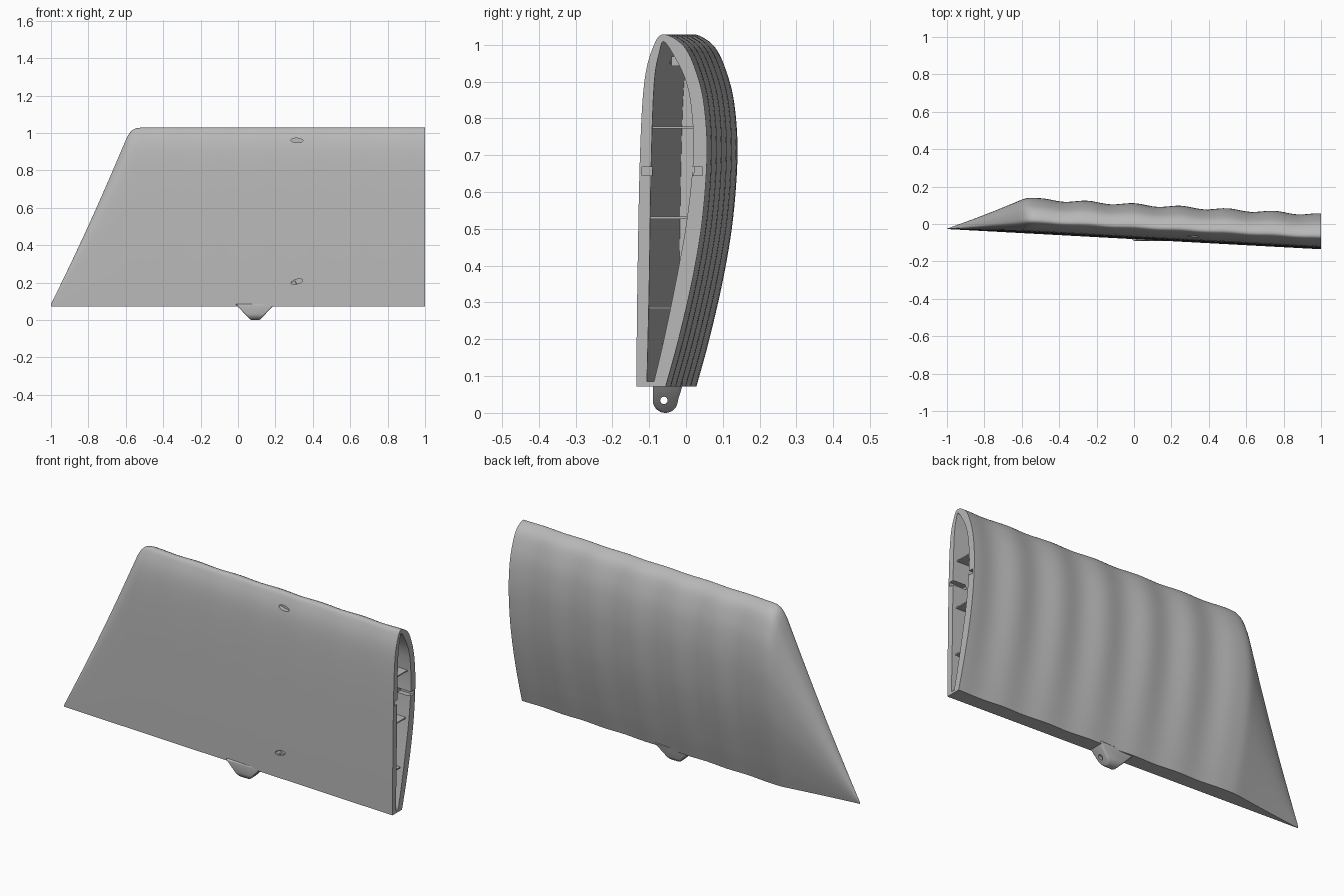
import bpy, bmesh, math
from mathutils import Vector

cube = bpy.data.objects.get("Cube")
if cube:
    bpy.data.objects.remove(cube, do_unlink=True)

grey = bpy.data.materials.new("plain grey")
grey.use_nodes = True
grey.diffuse_color = (0.48, 0.48, 0.48, 1)
grey.node_tree.nodes["Principled BSDF"].inputs["Base Color"].default_value = (0.48, 0.48, 0.48, 1)

TAIL_Y, TAIL_Z = -0.135, 0.072


def sweep(x):
    """Sideways drift of the section along the span."""
    return 0.054 * (1 - x)


def finish(name, bm):
    bmesh.ops.recalc_face_normals(bm, faces=bm.faces)
    mesh = bpy.data.meshes.new(name)
    bm.to_mesh(mesh)
    bm.free()
    mesh.materials.append(grey)
    obj = bpy.data.objects.new(name, mesh)
    bpy.context.collection.objects.link(obj)
    return obj


def activate(obj):
    bpy.ops.object.select_all(action='DESELECT')
    obj.select_set(True)
    bpy.context.view_layer.objects.active = obj


def smooth(obj, angle=35):
    activate(obj)
    bpy.ops.object.shade_smooth_by_angle(angle=math.radians(angle))


def cut(obj, cutter):
    mod = obj.modifiers.new("cut", 'BOOLEAN')
    mod.operation, mod.solver, mod.object = 'DIFFERENCE', 'EXACT', cutter
    activate(obj)
    bpy.ops.object.modifier_apply(modifier=mod.name)
    bpy.data.objects.remove(cutter, do_unlink=True)


def spline(points, steps=6):
    """Smooth open curve through the points."""
    p = [Vector(q) for q in points]
    p = [2 * p[0] - p[1]] + p + [2 * p[-1] - p[-2]]
    out = []
    for a, b, c, d in zip(p, p[1:], p[2:], p[3:]):
        for i in range(steps):
            t = i / steps
            out.append(0.5 * (2 * b + (c - a) * t + (2 * a - 5 * b + 4 * c - d) * t * t
                              + (3 * b - a - 3 * c + d) * t ** 3))
    return out + [p[-2]]


def loft(bm, rings):
    rows = [[bm.verts.new(co) for co in ring] for ring in rings]
    for a, b in zip(rows, rows[1:]):
        for i in range(len(a)):
            j = (i + 1) % len(a)
            bm.faces.new((a[i], a[j], b[j], b[i]))
    return rows


def cylinder(name, center, scale, rotation):
    bpy.ops.mesh.primitive_cylinder_add(vertices=32, radius=1, depth=2, location=center, rotation=rotation)
    obj = bpy.context.object
    obj.name, obj.scale = name, scale
    obj.data.materials.append(grey)
    return obj


def box(name, center, size):
    bpy.ops.mesh.primitive_cube_add(size=1, location=center)
    obj = bpy.context.object
    obj.name, obj.scale = name, size
    obj.data.materials.append(grey)
    return obj


# Section profiles (y, z), from the blunt tail over the nose and back
outer = spline([(-0.055, 0.072), (-0.02, 0.2), (0.019, 0.37), (0.045, 0.53), (0.057, 0.7),
                (0.05, 0.83), (0.03, 0.92), (-0.005, 0.995), (-0.06, 1.028), (-0.088, 0.997),
                (-0.113, 0.9), (-0.125, 0.7), (-0.132, 0.35), (-0.135, 0.072)])
inner = spline([(-0.087, 0.085), (-0.06, 0.2), (-0.025, 0.37), (0.003, 0.53), (0.02, 0.7),
                (0.015, 0.82), (0.0, 0.9), (-0.03, 0.965), (-0.06, 1.008), (-0.072, 0.98),
                (-0.086, 0.9), (-0.094, 0.7), (-0.1, 0.35), (-0.106, 0.085)])

# Hollow wing shell: scalloped back, tapered raked tip, open root
tip = [(-0.52, 1), (-0.545, 0.997), (-0.565, 0.987), (-0.58, 0.97), (-0.595, 0.943)]
stations = [(1 - i * 0.025, 1) for i in range(61)] + tip
for i in range(1, 21):
    t = i / 20
    stations.append((-0.595 - 0.405 * t, 0.943 - 0.931 * t - 0.02 * math.sin(math.pi * t)))


def wing_ring(x, s):
    dent = 0.065 * math.sin(math.pi * x / 0.25) ** 2 if x > -0.5 else 0
    return [(x, TAIL_Y + sweep(x) + (p.x - TAIL_Y) * s * (1 - dent), TAIL_Z + (p.y - TAIL_Z) * s)
            for p in outer]


bm = bmesh.new()
cavity = [[(x, p.x + sweep(x), p.y) for p in inner] for x in (-0.5, 0, 0.5, 1)]
rows = loft(bm, cavity + [wing_ring(x, s) for x, s in stations])
bm.faces.new(rows[0])
bm.faces.new(rows[-1])
wing = finish("wing_shell", bm)

# Oval recesses in the front skin and joint slots in the root rim
for z, y, tilt in ((0.96, -0.062, 0.06), (0.205, -0.097, -0.25)):
    cut(wing, cylinder("recess_cutter", (0.315, y, z), (0.032, 0.012, 0.02), (math.pi / 2, tilt, 0)))
for y in (-0.105, 0.031):
    cut(wing, box("slot_cutter", (0.98, y, 0.656), (0.12, 0.028, 0.023)))
smooth(wing)

# Internal spars
for i, (z, front, back) in enumerate(((0.285, -0.112, -0.033), (0.53, -0.107, 0.012), (0.775, -0.103, 0.027))):
    bm = bmesh.new()
    ends = loft(bm, [[(x, y + sweep(x), z + h) for y, h in
                      ((front, -0.003), (back, -0.003), (back, 0.003), (front, 0.003))]
                     for x in (0.98, -0.5)])
    for end in ends:
        bm.faces.new(end)
    finish(f"spar_{i + 1}", bm)

# Internal cord guide and upper block
bm = bmesh.new()
start, stop = Vector((0.31, -0.078, 0.2)), Vector((0.12, -0.055, 0.09))
axis = stop - start
bmesh.ops.create_cone(bm, cap_ends=True, segments=16, radius1=0.011, radius2=0.011, depth=axis.length)
turn = Vector((0, 0, 1)).rotation_difference(axis).to_matrix().to_4x4()
bmesh.ops.transform(bm, matrix=turn, verts=bm.verts)
bmesh.ops.translate(bm, vec=(start + stop) / 2, verts=bm.verts)
smooth(finish("cord_guide", bm))
box("upper_block", (0.31, -0.015, 0.955), (0.09, 0.05, 0.025))

# Lug under the tail edge: rounded profile, flared towards the wing
profile = [(-0.09, 0.085)]
for i in range(17):
    a = math.pi * (1 + i / 16)
    profile.append((-0.056 + 0.034 * math.cos(a), 0.034 + 0.034 * math.sin(a)))
profile.append((-0.006, 0.085))
bm = bmesh.new()
ends = loft(bm, [[(0.092 + side * (0.025 + 0.95 * z), y, z) for y, z in profile] for side in (-1, 1)])
for end in ends:
    bm.faces.new(end)
lug = finish("tail_lug", bm)
bevel = lug.modifiers.new("soft edges", 'BEVEL')
bevel.width, bevel.segments, bevel.limit_method = 0.008, 3, 'ANGLE'
activate(lug)
bpy.ops.object.modifier_apply(modifier=bevel.name)
cut(lug, cylinder("lug_hole_cutter", (0.092, -0.06, 0.034), (0.01, 0.01, 0.2), (0, math.pi / 2, 0)))
smooth(lug)
